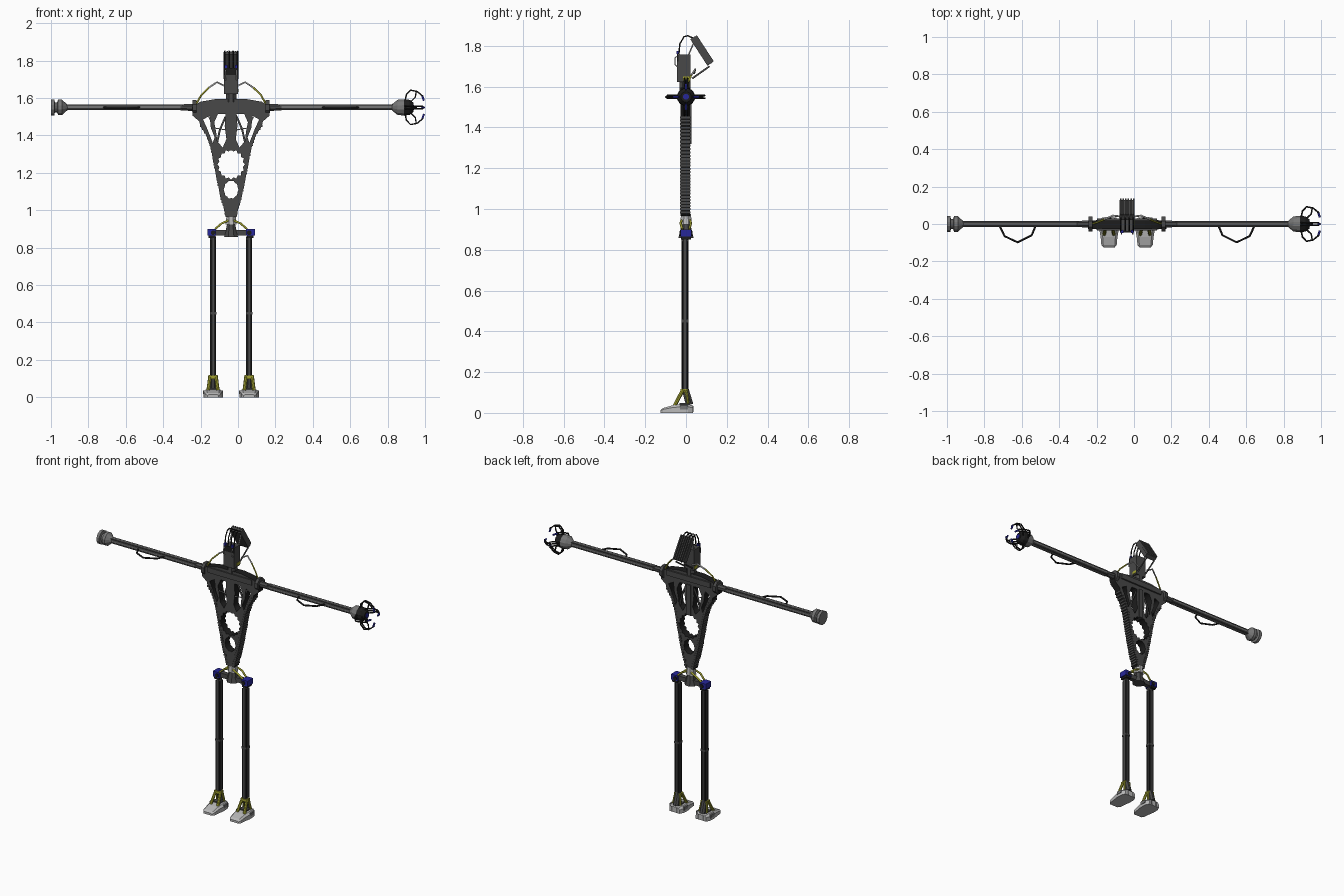
import bpy, bmesh, math
from mathutils import Vector, Matrix

if "Cube" in bpy.data.objects:
    bpy.data.objects.remove(bpy.data.objects["Cube"])

CX = -0.037    # body axis; parts are built around x = 0, then shifted
AZ = 1.55      # arm height


def material(name, rgb):
    m = bpy.data.materials.new(name)
    m.use_nodes = True
    m.diffuse_color = (*rgb, 1)
    m.node_tree.nodes["Principled BSDF"].inputs["Base Color"].default_value = (*rgb, 1)
    return m


DARK = material("dark grey", (0.065, 0.065, 0.065))
MID = material("mid grey", (0.18, 0.18, 0.18))
LIGHT = material("light grey", (0.48, 0.48, 0.48))
BLACK = material("black", (0.012, 0.012, 0.012))
BLUE = material("blue", (0.02, 0.02, 0.32))
YELLOW = material("yellow", (0.36, 0.36, 0.03))


def add(name, me, mat):
    me.materials.clear()
    me.materials.append(mat)
    ob = bpy.data.objects.new(name, me)
    ob.location.x = CX
    bpy.context.collection.objects.link(ob)
    return ob


def from_bm(name, bm, mat):
    bmesh.ops.recalc_face_normals(bm, faces=bm.faces)
    me = bpy.data.meshes.new(name)
    bm.to_mesh(me)
    bm.free()
    return add(name, me, mat)


def box(name, c, size, mat, tilt=0):
    bm = bmesh.new()
    bmesh.ops.create_cube(bm, size=1)
    bm.transform(Matrix.Translation(c) @ Matrix.Rotation(tilt, 4, 'X') @ Matrix.Diagonal((*size, 1)))
    from_bm(name, bm, mat)


def rod(name, a, b, r, mat, r2=None, sides=8):
    a, b = Vector(a), Vector(b)
    bm = bmesh.new()
    bmesh.ops.create_cone(bm, cap_ends=True, segments=sides, radius1=r,
                          radius2=r if r2 is None else r2, depth=(b - a).length)
    turn = (b - a).to_track_quat('Z', 'Y').to_matrix().to_4x4()
    bm.transform(Matrix.Translation((a + b) / 2) @ turn @ Matrix.Rotation(math.pi / sides, 4, 'Z'))
    from_bm(name, bm, mat)


def curve_mesh(name, splines, mat, extrude=0, bevel=0):
    cu = bpy.data.curves.new(name, 'CURVE')
    flat = extrude > 0
    cu.dimensions = '2D' if flat else '3D'
    if flat:
        cu.fill_mode = 'BOTH'
    cu.extrude, cu.bevel_depth, cu.bevel_resolution = extrude, bevel, 1
    cu.use_fill_caps = not flat
    for pts in splines:
        s = cu.splines.new('POLY')
        s.points.add(len(pts) - 1)
        for p, co in zip(s.points, pts):
            p.co = (co[0], co[1], 0 if flat else co[2], 1)
        s.use_cyclic_u = flat
    tmp = bpy.data.objects.new(name + "_path", cu)
    bpy.context.collection.objects.link(tmp)
    me = bpy.data.meshes.new_from_object(tmp.evaluated_get(bpy.context.evaluated_depsgraph_get()))
    bpy.data.objects.remove(tmp)
    bpy.data.curves.remove(cu)
    if flat:
        me.transform(Matrix.Rotation(math.pi / 2, 4, 'X'))
    return add(name, me, mat)


def wire(name, pts, r, mat):
    curve_mesh(name, [pts], mat, bevel=r)


def loft(name, rings, mat):
    bm = bmesh.new()
    rings = [[bm.verts.new(p) for p in ring] for ring in rings]
    for p, q in zip(rings, rings[1:]):
        for i in range(len(p)):
            j = (i + 1) % len(p)
            bm.faces.new((p[i], p[j], q[j], q[i]))
    bm.faces.new(rings[0])
    bm.faces.new(rings[-1])
    from_bm(name, bm, mat)


def hub(name, prof, mat, n=12):
    # (x, radius) profile turned about the arm axis
    angles = [(i + .5) * math.tau / n for i in range(n)]
    loft(name, [[(x, r * math.cos(a), AZ + r * math.sin(a)) for a in angles] for x, r in prof], mat)


def mirror(pts):
    return [(-x, z) for x, z in reversed(pts)]


def toothed(cz, rx, rz, n, tooth):
    return [(rx * k * math.cos(i * math.tau / n), cz + rz * k * math.sin(i * math.tau / n))
            for i in range(n) for k in [tooth if i % 2 else 1]]


# Torso: pierced plate, black on its cut walls
edge = [(0.08, 1.595), (0.165, 1.58), (0.21, 1.55), (0.205, 1.505), (0.17, 1.475), (0.165, 1.45),
        (0.132, 1.40), (0.108, 1.33), (0.094, 1.26), (0.076, 1.165), (0.054, 1.06), (0.035, 1.0),
        (0.03, 0.965)]
outer = [(0.115, 1.505), (0.15, 1.485), (0.125, 1.43), (0.098, 1.36), (0.088, 1.39), (0.108, 1.44)]
inner = [(0.03, 1.515), (0.07, 1.515), (0.09, 1.47), (0.08, 1.42), (0.074, 1.37), (0.045, 1.335),
         (0.025, 1.38), (0.034, 1.45)]
torso = curve_mesh("torso_frame", [edge + mirror(edge), outer, mirror(outer), inner, mirror(inner),
                                   toothed(1.245, 0.074, 0.082, 32, 0.86),
                                   toothed(1.11, 0.04, 0.05, 20, 0.9)], DARK, extrude=0.024)
torso.location.y = -0.004
torso.data.materials.append(BLACK)
for f in torso.data.polygons:
    f.material_index = int(abs(f.normal.y) < 0.5)
box("shoulder_bar", (0, -0.003, 1.56), (0.32, 0.066, 0.035), DARK)
box("spine", (0, 0, 1.42), (0.03, 0.054, 0.2), DARK)
for s in (-1, 1):
    # ridges that step down the sides
    for (x0, z0), (x1, z1) in zip(edge[5:], edge[6:]):
        n = max(2, round((z0 - z1) / 0.016))
        for i in range(n):
            t = i / n
            box("side_ridge", (s * (x0 + (x1 - x0) * t - 0.007), -0.004, z0 + (z1 - z0) * t),
                (0.018, 0.052, 0.01), DARK)
    wire("chest_cable", [(s * 0.12, -0.02, 1.50), (s * 0.09, -0.025, 1.44),
                         (s * 0.03, -0.02, 1.43)], 0.003, LIGHT)
    wire("chest_strut", [(s * 0.03, 0.01, 1.50), (s * 0.06, 0.01, 1.43), (s * 0.075, 0.01, 1.36)], 0.006, DARK)

# Neck and head
rod("neck", (0, -0.005, 1.57), (0, -0.005, 1.65), 0.03, DARK)
box("neck_collar", (0, 0.004, 1.64), (0.078, 0.035, 0.018), YELLOW)
box("face_block", (0, -0.01, 1.69), (0.074, 0.066, 0.135), DARK)
box("face_visor", (0, -0.041, 1.742), (0.076, 0.008, 0.036), BLACK)
TILT = math.radians(33)
box("head_plate", (0, 0.074, 1.775), (0.08, 0.026, 0.155), DARK, TILT)
for i in range(6):
    box("head_fin", ((i - 2.5) * 0.014, 0.088, 1.784), (0.008, 0.016, 0.152), DARK, TILT)
for i in range(4):
    x = (i - 1.5) * 0.022
    wire("head_loop", [(x, -0.035, 1.76), (x, -0.03, 1.81), (x, -0.01, 1.845), (x, 0.01, 1.85),
                       (x, 0.035, 1.838)], 0.004, BLACK)
for s in (-1, 1):
    box("eye", (s * 0.027, -0.04, 1.768), (0.014, 0.014, 0.016), BLUE)
    wire("jaw_strut", [(s * 0.03, 0.115, 1.70), (s * 0.03, 0.03, 1.64)], 0.005, DARK)
    wire("temple_wire", [(s * 0.03, -0.03, 1.76), (s * 0.03, -0.055, 1.74), (s * 0.03, -0.055, 1.71),
                         (s * 0.03, -0.035, 1.69)], 0.003, LIGHT)
    wire("head_rod", [(s * 0.033, 0.01, 1.75), (s * 0.033, 0.04, 1.82)], 0.004, LIGHT)
    wire("neck_cable", [(s * 0.035, 0.04, 1.665), (s * 0.075, 0.045, 1.685), (s * 0.12, 0.025, 1.655)],
         0.005, LIGHT)
    wire("neck_cable_end", [(s * 0.12, 0.025, 1.655), (s * 0.16, 0.008, 1.615), (s * 0.188, 0, 1.565)],
         0.005, YELLOW)
    # Arm, with dark corner rails and a front cable
    rod("shoulder_joint", (s * 0.19, 0, AZ), (s * 0.27, 0, AZ), 0.022, DARK, 0.017)
    rod("shoulder_disc", (s * 0.185, 0, AZ), (s * 0.205, 0, AZ), 0.042, DARK)
    rod("arm", (s * 0.25, 0, AZ), (s * 0.90, 0, AZ), 0.0165, MID)
    for y in (-0.0115, 0.0115):
        for z in (-0.0115, 0.0115):
            box("arm_rail", (s * 0.57, y, AZ + z), (0.62, 0.006, 0.006), DARK)
    wire("arm_cable", [(s * x, y, AZ) for x, y in ((0.49, -0.012), (0.51, -0.06), (0.585, -0.098),
                                                   (0.655, -0.065), (0.68, -0.012))], 0.0055, BLACK)

# Right end: grooved hub
hub("right_hub", [(-0.875, 0.0155), (-0.905, 0.043), (-0.925, 0.043), (-0.93, 0.028),
                  (-0.942, 0.028), (-0.945, 0.045), (-0.963, 0.045)], MID)

# Left end: flared hub with four clawed fingers
hub("left_hub", [(0.86, 0.0165), (0.89, 0.042), (0.925, 0.045)], MID)
hub("palm", [(0.925, 0.045), (0.955, 0.042), (0.975, 0.026)], BLACK)
rod("palm_core", (0.97, 0, AZ), (0.979, 0, AZ), 0.015, BLUE)
for k in range(4):
    turn = Matrix.Translation((0, 0, AZ)) @ Matrix.Rotation(k * math.pi / 2, 4, 'X')
    for t in (-0.007, 0.007):
        wire("finger", [turn @ Vector((x, t, r)) for x, r in (
            (0.93, 0.035), (0.938, 0.07), (0.96, 0.092), (0.995, 0.085), (1.025, 0.06))], 0.0045, BLACK)
    wire("fingertip", [turn @ Vector(p) for p in ((1.022, 0, 0.063), (1.031, 0, 0.035))], 0.006, BLUE)
    wire("tendon", [turn @ Vector(p) for p in ((0.96, 0, 0.03), (0.985, 0, 0.055), (0.99, 0, 0.085))],
         0.004, BLACK)

# Pelvis
rod("waist", (0, 0, 0.925), (0, 0, 0.975), 0.032, LIGHT, 0.026)
rod("pelvis", (0, 0, 0.858), (0, 0, 0.93), 0.04, DARK, 0.022)
box("hip_bar", (0, 0, 0.88), (0.17, 0.03, 0.03), DARK)

# Legs and feet; foot sections are (y, half width, height)
sole = [(-0.125, 0.03, 0.014), (-0.112, 0.041, 0.024), (-0.07, 0.045, 0.036), (-0.03, 0.052, 0.042),
        (0.01, 0.05, 0.042), (0.035, 0.038, 0.036)]
for s in (-1, 1):
    x = s * 0.0965
    box("hip_motor", (s * 0.104, 0, 0.882), (0.046, 0.056, 0.036), BLUE)
    box("hip_mount", (s * 0.102, 0, 0.858), (0.036, 0.05, 0.014), BLACK)
    rod("hip_axle", (x, -0.033, 0.88), (x, 0.033, 0.88), 0.013, BLACK)
    for y in (-0.022, 0.02):
        wire("hip_cable", [(s * 0.015, y, 0.945), (s * 0.05, y * 1.2, 0.93), (s * 0.085, y * 0.8, 0.9)],
             0.006, YELLOW)
    rod("leg", (x, -0.005, 0.10), (x, -0.005, 0.86), 0.0175, DARK)
    box("knee_band", (x, -0.005, 0.45), (0.035, 0.035, 0.014), DARK)
    rod("ankle", (x, -0.005, 0.12), (x, 0.018, 0.04), 0.018, DARK, 0.02)
    box("ankle_clasp", (x, -0.009, 0.108), (0.044, 0.036, 0.018), YELLOW)
    for t in (-1, 1):
        for u in (-1, 1):
            box("leg_rail", (x + t * 0.0125, -0.005 + u * 0.0125, 0.48), (0.006, 0.006, 0.72), BLACK)
        rod("ankle_strut", (x + t * 0.016, -0.014, 0.115), (x + t * 0.026, -0.055, 0.036), 0.0095, YELLOW)
        rod("ankle_brace", (x + t * 0.018, 0, 0.11), (x + t * 0.027, 0.01, 0.045), 0.007, YELLOW)
        box("heel_slat", (x + t * 0.018, 0.034, 0.02), (0.01, 0.006, 0.03), MID)
        box("foot_side", (x + t * 0.047, -0.01, 0.027), (0.014, 0.04, 0.02), MID)
    loft("foot", [[(x - w, y, 0), (x - w, y, h * 0.7), (x - w * 0.75, y, h), (x + w * 0.75, y, h),
                   (x + w, y, h * 0.7), (x + w, y, 0)] for y, w, h in sole], LIGHT)
    box("foot_plate", (x, -0.008, 0.04), (0.05, 0.05, 0.018), DARK)
